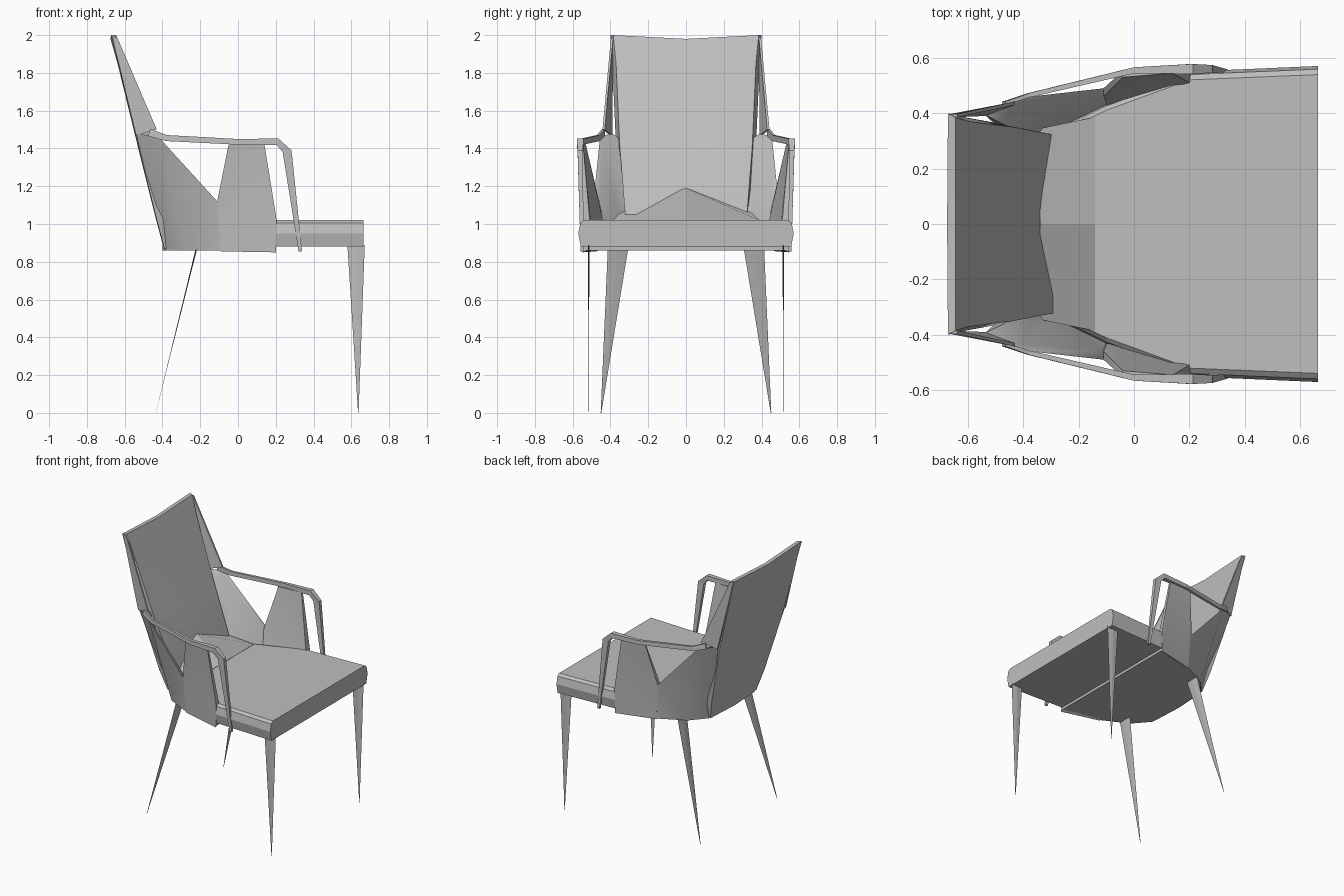
import bpy, bmesh, math
from mathutils import Vector

cube = bpy.data.objects.get("Cube")
if cube:
    bpy.data.objects.remove(cube, do_unlink=True)

# One grey for the whole chair
GREY = (0.52, 0.52, 0.52, 1)
grey = bpy.data.materials.new("plain_grey")
grey.use_nodes = True
grey.diffuse_color = GREY
for node in grey.node_tree.nodes:
    if node.type == 'BSDF_PRINCIPLED':
        node.inputs["Base Color"].default_value = GREY
        node.inputs["Roughness"].default_value = 0.8


def loft(name, rings, mirror=False, smooth=None):
    """Join equal rings of points into a closed solid, optionally mirrored in y."""
    bm = bmesh.new()
    loops = [[bm.verts.new(p) for p in ring] for ring in rings]
    n = len(loops[0])
    for a, b in zip(loops, loops[1:]):
        for i in range(n):
            j = (i + 1) % n
            bm.faces.new((a[i], a[j], b[j], b[i]))
    bm.faces.new(loops[0])
    bm.faces.new(loops[-1])
    bmesh.ops.triangulate(bm, faces=[f for f in bm.faces if len(f.verts) > 4])
    bmesh.ops.recalc_face_normals(bm, faces=bm.faces)
    mesh = bpy.data.meshes.new(name)
    bm.to_mesh(mesh)
    bm.free()
    mesh.materials.append(grey)
    obj = bpy.data.objects.new(name, mesh)
    bpy.context.collection.objects.link(obj)
    if mirror:
        mod = obj.modifiers.new("mirror", 'MIRROR')
        mod.use_axis = (False, True, False)
        mod.use_mirror_merge = False
    if smooth:
        bpy.ops.object.select_all(action='DESELECT')
        obj.select_set(True)
        bpy.context.view_layer.objects.active = obj
        bpy.ops.object.shade_smooth_by_angle(angle=math.radians(smooth))
    return obj


def bar(name, path, sizes):
    """Rectangular bar along a path; sizes are (half thickness, half y width)."""
    pts = [Vector(p) for p in path]
    rings = []
    for i, (p, (t, w)) in enumerate(zip(pts, sizes)):
        d = pts[min(i + 1, len(pts) - 1)] - pts[max(i - 1, 0)]
        up = Vector((-d.z, 0, d.x)).normalized() * t
        side = Vector((0, w, 0))
        rings.append([p + up + side, p + up - side, p - up - side, p - up + side])
    return loft(name, rings, mirror=True)


def both_sides(half):
    """Close a +y half outline with its mirrored points."""
    return half + [(x, -y) for x, y in reversed(half) if y > 0]


# Seat cushion: one outline at several heights, slightly bulged
seat_half = [(0.665, 0.565), (0.2, 0.545), (-0.1, 0.43), (-0.3, 0.33)]
loft("seat", [[(x, y * k, z) for x, y in both_sides(seat_half)]
              for z, k in ((0.88, 0.985), (0.95, 1.01), (1.005, 0.99), (1.02, 0.955))])

# Curved base under the rear of the seat
base_half = [(-0.4, 0), (-0.385, 0.26), (-0.28, 0.38), (-0.1, 0.47), (0.2, 0.545)]
loft("seat_base", [[(x, y, z) for x, y in both_sides(base_half)]
                   for z in (0.86, 0.95)])

# Backrest: tapering wedge with a faint fold down its middle
# height, front edge x, front middle x, rear x, front half width, rear half width
back_rows = [(0.87, -0.25, -0.25, -0.39, 0.30, 0.27),
             (1.02, -0.28, -0.28, -0.43, 0.32, 0.31),
             (1.40, -0.435, -0.425, -0.525, 0.35, 0.37),
             (1.85, -0.595, -0.59, -0.635, 0.37, 0.39),
             (2.00, -0.645, -0.645, -0.672, 0.385, 0.40)]
back_rings = []
for z, fx, mx, rx, w, rw in back_rows:
    dip = 0.02 if z == 2 else 0
    back_rings.append([(fx, -w, z), (mx, 0, z - dip), (fx, w, z),
                       (rx, rw, z), (rx - 0.003, 0, z - dip), (rx, -rw, z)])
loft("backrest", back_rings, smooth=40)

# Peaked bolster where the backrest meets the seat
loft("bolster", [[(-0.34, y, 1.0), (-0.34, y, z), (-0.14, y * 1.12, 1.022), (-0.14, y * 1.12, 1.0)]
                 for y, z in ((-0.345, 1.06), (0, 1.19), (0.345, 1.06))])

# Rear side wing, from the backrest down to the notch
wing_out = [(-0.54, 0.395, 1.48), (-0.42, 0.455, 1.46), (-0.11, 0.49, 1.12),
            (-0.09, 0.475, 0.86), (-0.28, 0.38, 0.86), (-0.39, 0.26, 0.87)]
wing_in = [(-0.47, 0.36, 1.46), (-0.40, 0.435, 1.42), (-0.12, 0.46, 1.12),
           (-0.09, 0.41, 0.88), (-0.27, 0.33, 0.88), (-0.34, 0.25, 0.89)]
loft("rear_wing", [wing_out, wing_in], mirror=True, smooth=50)

# Front side panel, under the armrest
panel_out = [(-0.11, 0.49, 1.12), (-0.05, 0.545, 1.42), (0.14, 0.56, 1.42),
             (0.205, 0.55, 1.02), (0.2, 0.545, 0.85), (-0.09, 0.475, 0.855)]
panel_in = [(-0.11, 0.46, 1.12), (-0.04, 0.53, 1.42), (0.14, 0.545, 1.42),
            (0.2, 0.51, 1.02), (0.19, 0.49, 0.88), (-0.09, 0.41, 0.88)]
loft("side_panel", [panel_out, panel_in], mirror=True, smooth=50)

# Thin flank closing the side of the back above the armrest
loft("back_flank", [[(-0.665, y, 1.99), (-0.64, y, 1.99), (-0.43, y + 0.045, 1.5), (-0.54, y + 0.005, 1.47)]
                    for y in (0.385, 0.397)], mirror=True)

# Slim armrest that bends down into the front post
bar("armrest", [(-0.47, 0.435, 1.485), (-0.38, 0.465, 1.455), (0.0, 0.555, 1.435),
                (0.21, 0.56, 1.435), (0.26, 0.56, 1.385), (0.33, 0.55, 0.855)],
    [(0.02, 0.007), (0.016, 0.008), (0.015, 0.011),
     (0.018, 0.018), (0.024, 0.014), (0.009, 0.008)])


def leg(name, top, half_x, half_y, tip):
    """Flat leg tapering to a fine point."""
    rings = []
    for (x, y, z), k in ((top, 1), (tip, 0.03)):
        rings.append([(x + half_x * k, y, z), (x, y + half_y * k, z),
                      (x - half_x * k, y, z), (x, y - half_y * k, z)])
    loft(name, rings, mirror=True)


# Front legs are flat across the side, rear legs flat across the back
leg("front_leg", (0.625, 0.515, 0.89), 0.046, 0.004, (0.637, 0.515, 0))
leg("rear_leg", (-0.22, 0.36, 0.87), 0.004, 0.054, (-0.435, 0.45, 0))
